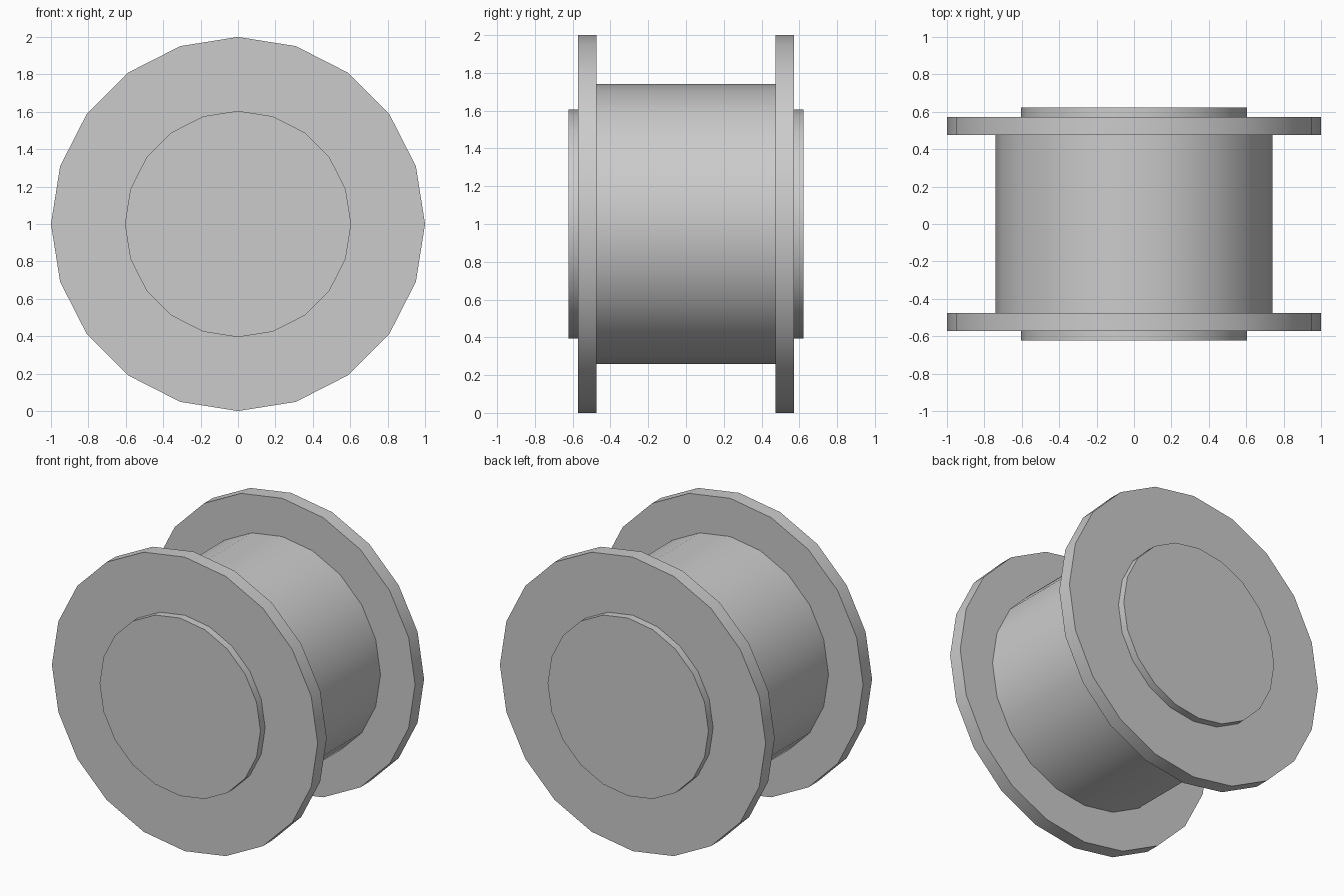
import bpy, bmesh
from math import cos, sin, tau, radians

if "Cube" in bpy.data.objects:
    bpy.data.objects.remove(bpy.data.objects["Cube"])

SIDES = 20
CENTRE_Z = 1.0

# Half profile (y, radius) from the mid-plane outward: drum, flange, end boss
half = [(0.475, 0.74), (0.475, 1.0), (0.572, 1.0),
        (0.572, 0.605), (0.623, 0.605)]
profile = [(-y, r) for y, r in reversed(half)] + half


def lathe_y(name, profile):
    """Turn a profile around the y axis and cap both ends."""
    bm = bmesh.new()
    rings = [[bm.verts.new((r * cos(tau * i / SIDES), y,
                            CENTRE_Z + r * sin(tau * i / SIDES)))
              for i in range(SIDES)] for y, r in profile]
    for a, b in zip(rings, rings[1:]):
        for i in range(SIDES):
            j = (i + 1) % SIDES
            bm.faces.new((a[i], a[j], b[j], b[i]))
    bm.faces.new(rings[0])
    bm.faces.new(rings[-1])
    bmesh.ops.recalc_face_normals(bm, faces=bm.faces)
    mesh = bpy.data.meshes.new(name)
    bm.to_mesh(mesh)
    bm.free()
    obj = bpy.data.objects.new(name, mesh)
    bpy.context.collection.objects.link(obj)
    return obj


# Flanged spool, smooth round the turn with crisp rims
spool = lathe_y("flanged_spool", profile)
bpy.context.view_layer.objects.active = spool
spool.select_set(True)
bpy.ops.object.shade_smooth_by_angle(angle=radians(30))
